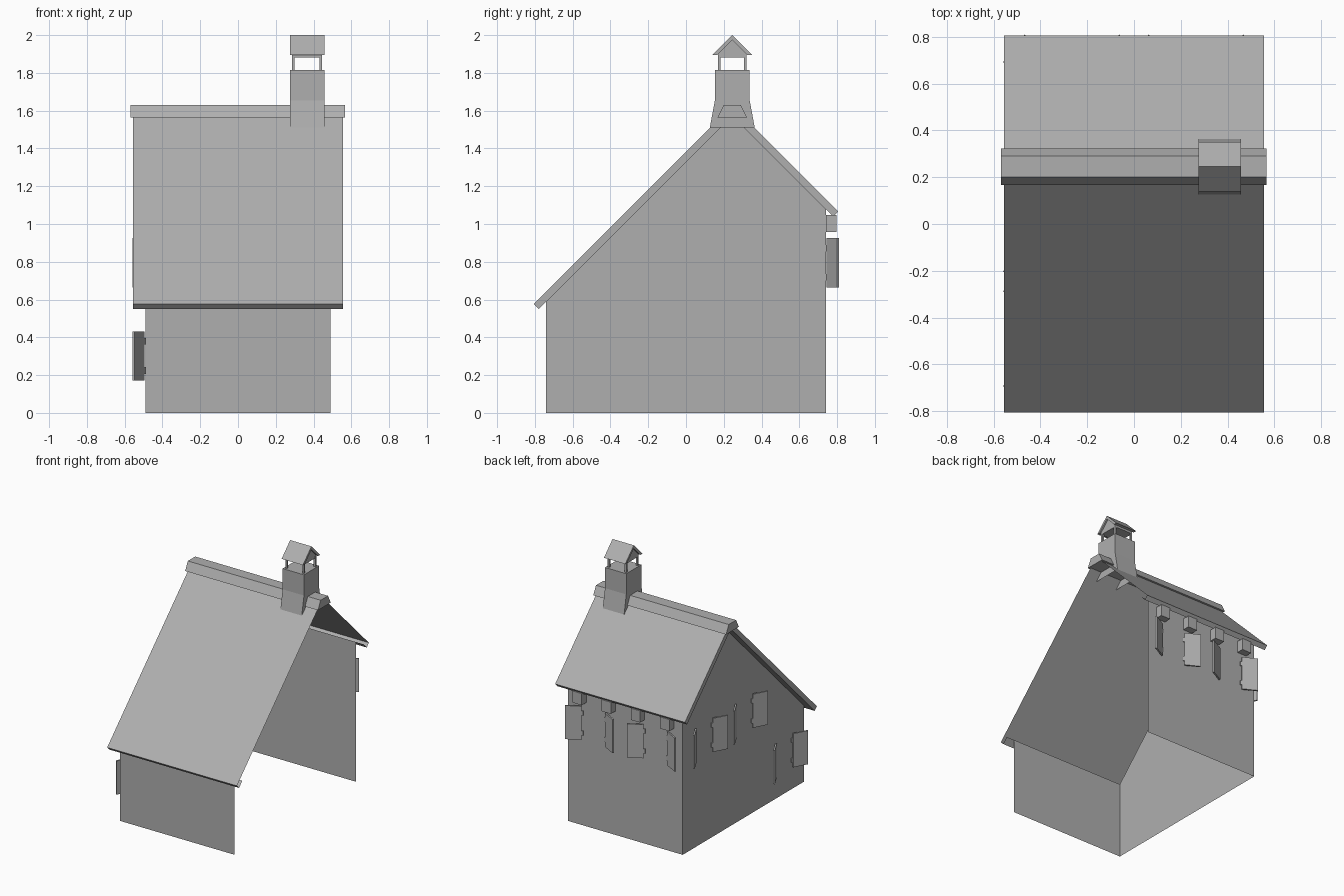
import bpy, math
from mathutils import Matrix, Vector

if "Cube" in bpy.data.objects:
    bpy.data.objects.remove(bpy.data.objects["Cube"])

RY = 0.245                      # ridge position in y
grey = bpy.data.materials.new("mid_grey")
grey.diffuse_color = (0.43, 0.43, 0.43, 1)
grey.use_nodes = True
grey.node_tree.nodes["Principled BSDF"].inputs["Base Color"].default_value = grey.diffuse_color


def mesh(name, verts, faces):
    me = bpy.data.meshes.new(name)
    me.from_pydata(verts, [], faces)
    me.materials.append(grey)
    me.update()
    ob = bpy.data.objects.new(name, me)
    bpy.context.collection.objects.link(ob)
    return ob


def prism(name, profile, x0, x1, skip=()):
    """Extrude a counter-clockwise (y, z) profile along x; skip lists open sides."""
    n = len(profile)
    verts = [(x, y, z) for x in (x0, x1) for y, z in profile]
    faces = [(i, (i + 1) % n, n + (i + 1) % n, n + i)[::-1] for i in range(n) if i not in skip]
    faces += [tuple(range(n))[::-1], tuple(range(n, 2 * n))]
    return mesh(name, verts, faces)


def sheet(name, line, x0, x1):
    """Extrude an open (y, z) line along x."""
    n = len(line)
    verts = [(x, y, z) for x in (x0, x1) for y, z in line]
    return mesh(name, verts, [(i, n + i, n + i + 1, i + 1) for i in range(n - 1)])


def box(name, lo, hi):
    return prism(name, [(lo[1], lo[2]), (hi[1], lo[2]), (hi[1], hi[2]), (lo[1], hi[2])], lo[0], hi[0])


# Walls: thin sheets, open on the right side and underneath
W, D, FRONT_H, BACK_H = 0.49, 0.74, 0.59, 1.08
mesh("front_wall", [(-W, -D, 0), (W, -D, 0), (W, -D, FRONT_H), (-W, -D, FRONT_H)], [(0, 1, 2, 3)])
mesh("back_wall", [(W, D, 0), (-W, D, 0), (-W, D, BACK_H), (W, D, BACK_H)], [(0, 1, 2, 3)])
mesh("gable_wall", [(-W, D, 0), (-W, -D, 0), (-W, -D, FRONT_H), (-W, RY, 1.575), (-W, D, BACK_H)],
     [(0, 1, 2, 3, 4)])

# Roof: outer skin with eaves and soffits, closed on the left gable, open on the right
RX = 0.555
outer = [(-0.806, 0.576), (RY, 1.627), (0.806, 1.067)]
inner = [(-0.78, 0.55), (RY, 1.575), (0.78, 1.04)]
wall_front, wall_back = (-D, FRONT_H), (D, BACK_H)
sheet("roof", [wall_front, inner[0]] + outer + [inner[2], wall_back], -RX, RX)
sheet("gable_soffit", [inner[2], inner[1], inner[0]], -RX, -W)
mesh("gable_verge", [(-RX, y, z) for y, z in inner + outer], [(0, 3, 4, 1), (1, 4, 5, 2)])
prism("ridge_cap", [(0.167, 1.565), (0.323, 1.565), (0.29, 1.63), (0.2, 1.63)], -0.569, 0.567)

# Chimney stack with flared, open foot
CX0, CX1 = 0.275, 0.457
prism("chimney_stack", [(RY - 0.119, 1.51), (RY + 0.119, 1.51), (RY + 0.092, 1.655), (RY + 0.092, 1.815),
                        (RY - 0.092, 1.815), (RY - 0.092, 1.655)], CX0, CX1, skip=(0,))

# Chimney cowl: four posts, filled gable and folded cap
for sx in (-1, 1):
    for sy in (-1, 1):
        cx, cy = 0.366 + sx * 0.073, RY + sy * 0.069
        box("chimney_post", (cx - 0.007, cy - 0.007, 1.81), (cx + 0.007, cy + 0.007, 1.9))
prism("cowl_gable", [(RY - 0.076, 1.882), (RY + 0.076, 1.882), (RY + 0.076, 1.9), (RY, 1.975), (RY - 0.076, 1.9)],
      CX0 + 0.012, CX1 - 0.012)
prism("cowl_cap", [(RY - 0.08, 1.895), (RY, 1.975), (RY + 0.08, 1.895), (RY + 0.105, 1.895),
                   (RY, 2.0), (RY - 0.105, 1.895)], CX0, CX1)

# Beam ends under the back eave
for x in (-0.375, -0.125, 0.125, 0.375):
    box("beam_end", (x - 0.04, D, 0.957), (x + 0.04, 0.796, 1.047))


# Shutters: pairs of half-open leaves with hinge tabs
def shutter_pair(centre, along, out, z):
    for s in (-1, 1):
        u, o = Vector(along) * s, Vector(out)
        ang = math.radians(28)
        leaf = u * math.cos(ang) + o * math.sin(ang)
        turn = math.atan2(leaf.y, leaf.x)
        hinge = Vector(centre) + u * 0.091 + o * 0.003 + Vector((0, 0, z))
        place = Matrix.Translation(hinge) @ Matrix.Rotation(turn, 4, 'Z')
        parts = [box("shutter", (0.014, -0.006, 0), (0.131, 0.006, 0.26))]
        parts += [box("shutter_hinge", (0.002, -0.004, h), (0.02, 0.004, h + 0.035)) for h in (0.035, 0.19)]
        for p in parts:
            p.matrix_world = place


for x in (-0.265, 0.265):
    shutter_pair((x, D, 0), (1, 0, 0), (0, 1, 0), 0.665)
for y, z in ((0.49, 0.665), (0, 0.665), (-0.49, 0.172)):
    shutter_pair((-W, y, 0), (0, 1, 0), (-1, 0, 0), z)
